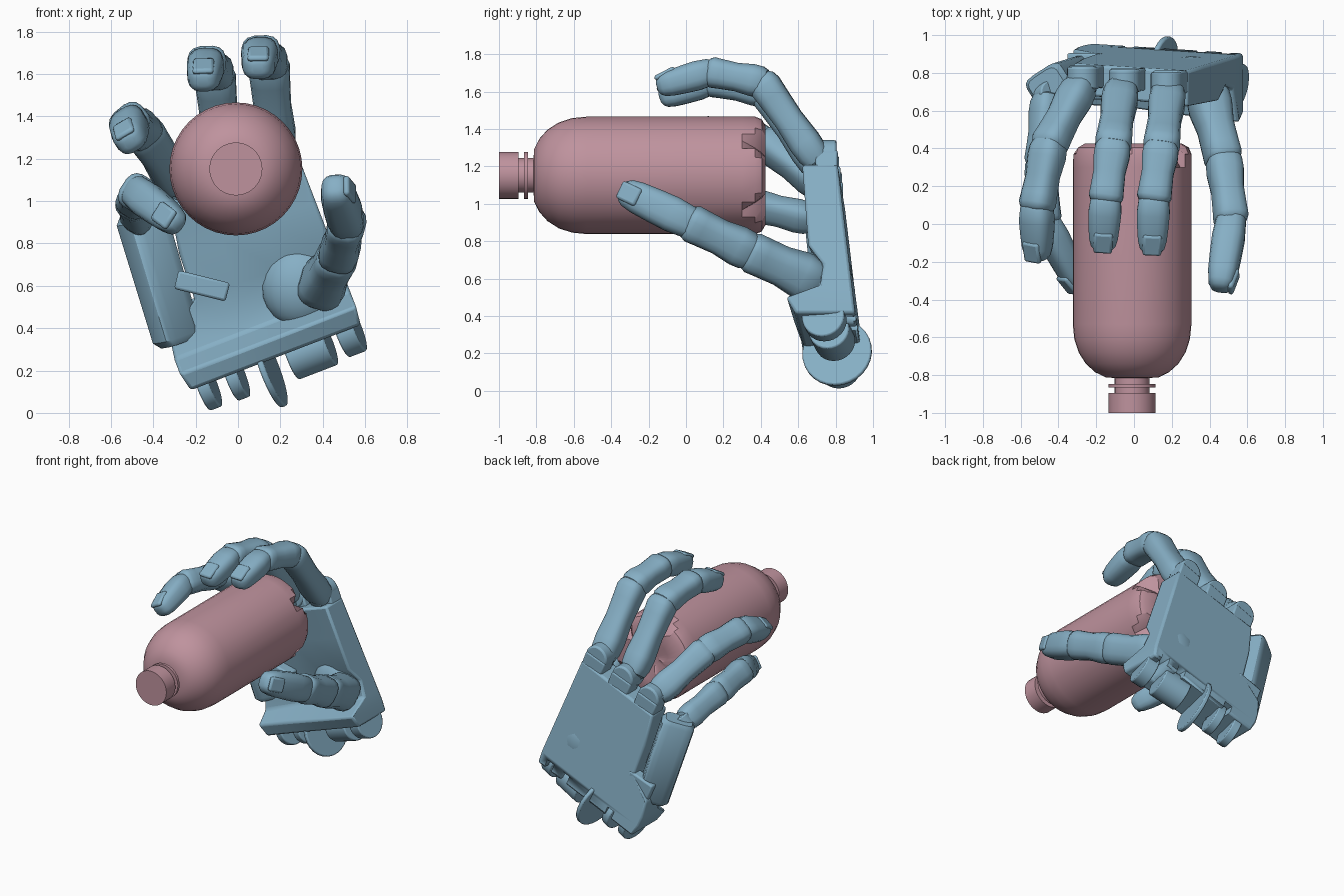
import bpy, bmesh, math
from mathutils import Vector as V, Matrix

if "Cube" in bpy.data.objects:
    bpy.data.objects.remove(bpy.data.objects["Cube"])

def material(name, col):
    m = bpy.data.materials.new(name)
    m.diffuse_color = (*col, 1)
    m.use_nodes = True
    m.node_tree.nodes["Principled BSDF"].inputs["Base Color"].default_value = m.diffuse_color
    return m

BLUE = material("blue_plastic", (0.24, 0.43, 0.56))
PINK = material("pink_plastic", (0.52, 0.29, 0.34))
TILT = math.radians(21)
R = V((math.cos(TILT), 0, math.sin(TILT)))      # across the hand
U = V((-math.sin(TILT), 0, math.cos(TILT)))     # along the hand
Y = V((0, 1, 0))

def finish(name, bm, mat, angle=35, bevel=0):
    bmesh.ops.recalc_face_normals(bm, faces=bm.faces)
    me = bpy.data.meshes.new(name)
    bm.to_mesh(me)
    bm.free()
    me.shade_smooth()
    me.set_sharp_from_angle(angle=math.radians(angle))
    me.materials.append(mat)
    ob = bpy.data.objects.new(name, me)
    bpy.context.collection.objects.link(ob)
    if bevel:
        b = ob.modifiers.new("bevel", 'BEVEL')
        b.width, b.segments, b.limit_method = bevel, 2, 'ANGLE'
    return ob

def skin(name, rings, mat, **kw):
    """Bridge a list of equal-sized point rings and cap both ends."""
    bm = bmesh.new()
    vs = [[bm.verts.new(p) for p in ring] for ring in rings]
    n = len(rings[0])
    for a, b in zip(vs, vs[1:]):
        for i in range(n):
            bm.faces.new((a[i], a[(i + 1) % n], b[(i + 1) % n], b[i]))
    bm.faces.new(vs[0])
    bm.faces.new(vs[-1])
    return finish(name, bm, mat, **kw)

def axes(d, hint):
    lat = d.cross(V(hint)).normalized()
    return lat, lat.cross(d).normalized()

def segment(name, p0, p1, r0, r1, hint, profile, flat=0.9, power=0.8, n=16, **kw):
    """Rounded bar from p0 to p1, its radius scaled along the profile."""
    p0, p1 = V(p0), V(p1)
    lat, dor = axes((p1 - p0).normalized(), hint)
    rings = []
    for f, k in profile:
        c, r = p0.lerp(p1, f), (r0 + (r1 - r0) * f) * k
        ring = []
        for i in range(n):
            t = 2 * math.pi * (i + 0.5) / n
            x, y = (math.copysign(abs(q) ** power, q) for q in (math.cos(t), math.sin(t)))
            ring.append(c + lat * x * r + dor * y * r * flat)
        rings.append(ring)
    return skin(name, rings, BLUE, **kw)

def disc(name, c, axis, r, depth, bevel=0.008):
    bm = bmesh.new()
    rot = V(axis).to_track_quat('Z', 'Y').to_matrix().to_4x4()
    bmesh.ops.create_cone(bm, cap_ends=True, segments=28, radius1=r, radius2=r,
                          depth=depth, matrix=Matrix.Translation(c) @ rot)
    return finish(name, bm, BLUE, bevel=bevel)

def box(name, c, size, lat, dor, bevel=0.012):
    bm = bmesh.new()
    m = Matrix((lat, dor, lat.cross(dor))).transposed().to_4x4()
    bmesh.ops.create_cube(bm, size=1, matrix=Matrix.Translation(c) @ m @ Matrix.Diagonal((*size, 1)))
    return finish(name, bm, BLUE, bevel=bevel)

# Fingers: three phalanges, a narrow root hinge and a nail
BONE = [(-.10, .5), (-.06, .8), (.04, .96), (.2, 1), (.5, .9), (.8, .96), (.95, 1), (1.03, .88), (1.08, .6)]
TIP = [(-.08, .7), (0, .88), (.25, 1), (.5, .99), (.75, .95), (.9, .83), (.97, .62), (1, .35)]

def finger(name, pts, radii, hints):
    pts = [V(p) for p in pts]
    root = (pts[0] - pts[1]).normalized()
    for i, part in enumerate(("lower", "middle", "tip")):
        segment(f"{name}_{part}", pts[i], pts[i + 1], radii[i], radii[i + 1], hints[i],
                TIP if i == 2 else BONE, power=.7)
    lat, dor = axes(-root, hints[0])
    disc(name + "_hinge", pts[0] + root * 0.03, lat, radii[0] * 0.75, radii[0] * 1.1)
    d = (pts[3] - pts[2]).normalized()
    lat, dor = axes(d, hints[2])
    c = pts[3] - d * 0.06 + dor * radii[3] * 0.72
    box(name + "_nail", c, (0.1, 0.03, 0.12), lat, (dor + d * 0.2).normalized(), 0.014)

up = (0, 0.3, 1)
finger("index_finger", [(.18, .69, 1.25), (.145, .41, 1.65), (.105, .13, 1.705), (.095, -.155, 1.625)],
       (.098, .098, .092, .078), (up, up, up))
finger("middle_finger", [(-.07, .70, 1.20), (-.11, .42, 1.60), (-.15, .13, 1.655), (-.165, -.14, 1.565)],
       (.098, .098, .092, .078), (up, up, up))
h = (-.6, .2, .75)
finger("ring_finger", [(-.29, .72, 1.10), (-.45, .42, 1.33), (-.515, .09, 1.375), (-.51, -.19, 1.275)],
       (.098, .098, .094, .078), (h, h, (-.45, .1, .8)))
finger("little_finger", [(-.465, .66, .92), (-.49, .33, 1.0), (-.475, .02, 1.04), (-.285, -.345, .89)],
       (.085, .09, .09, .075), ((-.8, .1, .5), (-.8, .1, .5), (-.7, -.5, .4)))
t = (.8, -.2, -.1)
finger("thumb", [(.39, .68, .59), (.475, .34, .745), (.515, .02, .90), (.455, -.35, 1.075)],
       (.128, .108, .10, .09), (t, t, (.8, -.4, .2)))

# Palm: slab with a thick wrist lip, thinner where the thumb sits, in the hand's own frame
def hand(s, t, depth=0.0):
    return R * s + U * t + V((0, .965 - .11 * (t - .1) - .06 * (s + .17) - depth, 0))

stations = [(.18, -.17, .69, .30, .32), (.27, -.19, .70, .32, .36), (.34, -.19, .70, .20, .17),
            (.46, -.17, .70, .16, .14), (.57, 0, .70, .15, .21), (.80, .01, .70, .15, .20),
            (1.03, .05, .70, .17, .19)]
rings = []
for t_, s0, s1, dl, dr in stations:
    mid = min(dl, dr)
    rings.append([hand(s0, t_), hand(s1, t_), hand(s1, t_, dr),
                  hand(s0 + (s1 - s0) * .6, t_, (mid + dr) / 2),
                  hand(s0 + (s1 - s0) * .3, t_, mid), hand(s0, t_, dl)])
palm = skin("palm", rings, BLUE, bevel=0.015)

# Knuckle lobes along the top of the palm
for i, s in enumerate((.138, .375, .612)):
    disc(f"knuckle_lobe_{i}", hand(s, 1.11, .062), Y, .085, .12, .012)
    box(f"knuckle_neck_{i}", hand(s, 1.05, .062), (.168, .12, .13), R, Y, .012)

# Slots in the wrist edge, open to the back
bm = bmesh.new()
for s in (.60, .46, .05):
    bmesh.ops.create_cube(bm, size=1, matrix=Matrix.Translation(hand(s, .18, .04)) @
                          Matrix.Rotation(-TILT, 4, 'Y') @ Matrix.Diagonal((.06, .3, .13, 1)))
cutter = finish("slot_cutter", bm, BLUE)
cutter.hide_render = cutter.hide_viewport = True
cut = palm.modifiers.new("slots", 'BOOLEAN')
cut.operation, cut.object, cut.solver = 'DIFFERENCE', cutter, 'EXACT'

# Thumb base: soft mound
bm = bmesh.new()
bmesh.ops.create_uvsphere(bm, u_segments=24, v_segments=12, radius=1,
    matrix=Matrix.Translation((.30, .76, .60)) @ Matrix.Diagonal((.19, .13, .20, 1)))
finish("thumb_mound", bm, BLUE)

# Little finger side plate and its bracket
segment("side_plate", (-.28, .80, .33), (-.465, .74, .95), .11, .115, (-.55, .83, 0),
        [(0, .75), (.05, 1), (.95, 1), (1, .8)], flat=.7, power=.45)
box("side_bracket", V((-.17, .72, .60)), (.25, .12, .09), V((.97, 0, -.24)), Y)
box("side_bracket_back", hand(-.06, .50, .05), (.20, .08, .16), R, Y)

# Wrist: hinge discs along the lower edge
lean = R - Y * .18
for name, c, r, d in (("wrist_disc", (.15, .808, .205), .188, .03),
                      ("wrist_tab_outer", (-.145, .82, .128), .115, .06),
                      ("wrist_tab_inner", (-.01, .82, .17), .11, .06),
                      ("wrist_tab_mid", (.34, .78, .295), .11, .20),
                      ("wrist_tab_thumb", (.525, .74, .385), .115, .09)):
    disc(name, V(c), lean, r, d)

# Bottle: turned profile lying along y, five notches in its base
N = 40
profile = [(-1.0, .125), (-.895, .125), (-.895, .092), (-.866, .092), (-.866, .125), (-.846, .125),
           (-.846, .092), (-.815, .092), (-.812, .14), (-.785, .195), (-.74, .245), (-.68, .283),
           (-.61, .306), (-.53, .314), (.30, .314), (.37, .314), (.405, .30), (.425, .265), (.425, .15), (.40, .05)]
rings = []
for y, r in profile:
    ring = []
    for k in range(N):
        rr, a = r, 2 * math.pi * k / N
        if y > .31 and r > .1:                       # V-shaped notch, widening to the base
            w = max(0, 1 - abs(k % 8 - 4) / 2) if y > .38 else float(k % 8 == 4)
            rr = r * (1 - w * (y - .30) * 3)
        ring.append((-.01 + rr * math.cos(a), y, 1.152 + rr * math.sin(a)))
    rings.append(ring)
skin("bottle", rings, PINK, angle=30)
